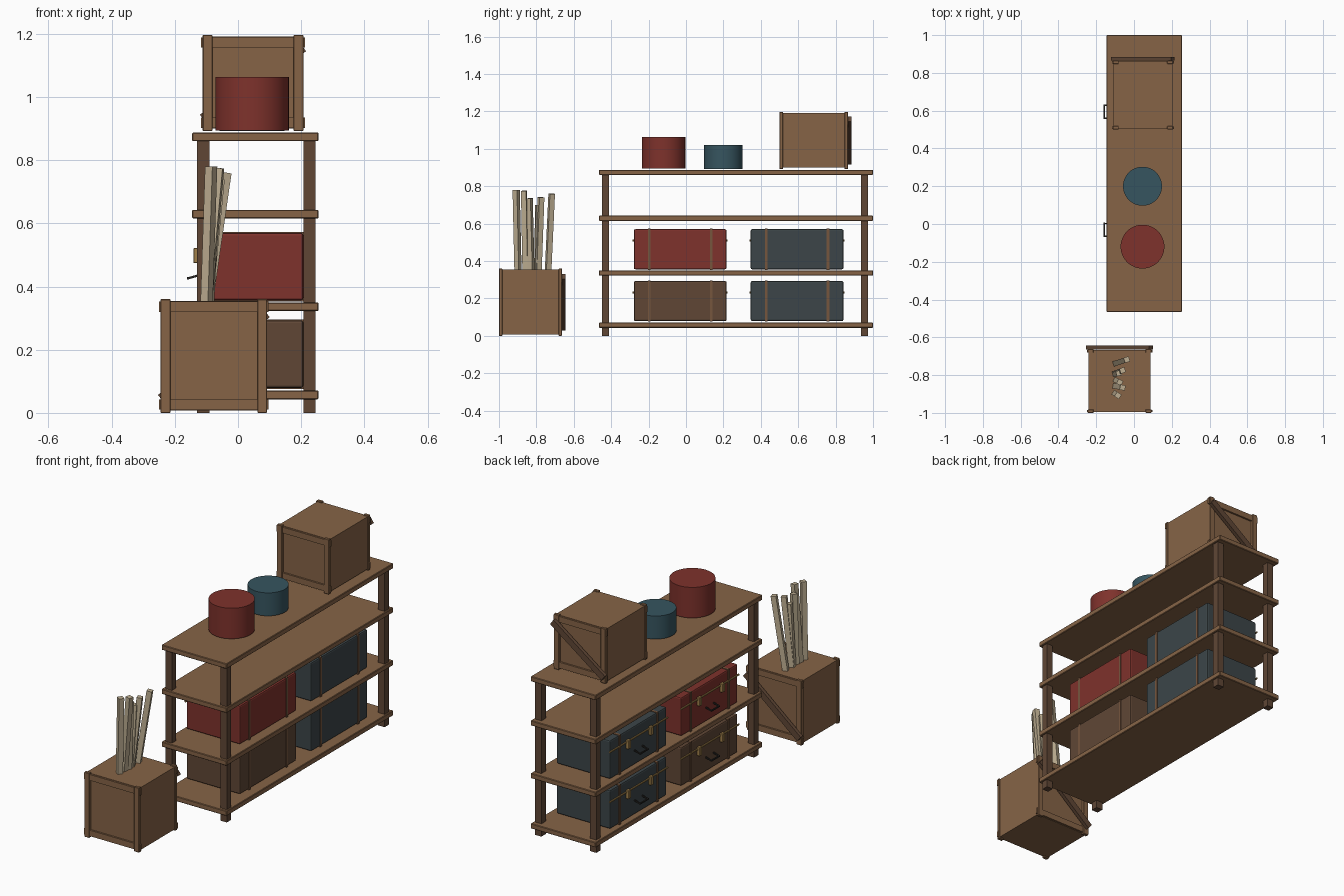
import bpy, math
from mathutils import Vector, Matrix

cube = bpy.data.objects.get("Cube")
if cube:
    bpy.data.objects.remove(cube, do_unlink=True)


def material(name, rgb):
    m = bpy.data.materials.new(name)
    m.use_nodes = True
    m.diffuse_color = (*rgb, 1)
    m.node_tree.nodes["Principled BSDF"].inputs["Base Color"].default_value = (*rgb, 1)
    return m


WOOD = material("light wood", (0.24, 0.127, 0.062))
DARK = material("dark wood", (0.115, 0.062, 0.036))
RED = material("red", (0.21, 0.032, 0.025))
SLATE = material("slate", (0.045, 0.06, 0.066))
TEAL = material("teal", (0.037, 0.09, 0.115))
CREAM = material("pale wood", (0.52, 0.43, 0.29))
LEATHER = material("strap leather", (0.18, 0.092, 0.048))
BRASS = material("brass", (0.36, 0.22, 0.07))
BLACK = material("handle black", (0.02, 0.018, 0.016))


def box(name, lo, hi, mat, bevel=0.0, segments=1):
    """Box between two corners."""
    lo, hi = Vector(lo), Vector(hi)
    bpy.ops.mesh.primitive_cube_add(size=1)
    o = bpy.context.object
    o.name = name
    o.data.transform(Matrix.Diagonal((hi - lo).to_4d()))
    o.location = (lo + hi) / 2
    o.data.materials.append(mat)
    if bevel:
        mod = o.modifiers.new("Bevel", 'BEVEL')
        mod.width, mod.segments = bevel, segments
    return o


def beam(name, start, end, width, mat):
    """Square bar from one point to another."""
    start, end = Vector(start), Vector(end)
    h = width / 2
    length = (end - start).length
    o = box(name, (-h, -h, -length / 2), (h, h, length / 2), mat)
    o.location = (start + end) / 2
    o.rotation_euler = (end - start).to_track_quat('Z', 'Y').to_euler()
    return o


def cylinder(name, centre, radius, height, mat, rotation=(0, 0, 0), vertices=48):
    bpy.ops.mesh.primitive_cylinder_add(vertices=vertices, radius=radius, depth=height,
                                        location=centre, rotation=rotation)
    o = bpy.context.object
    o.name = name
    o.data.materials.append(mat)
    bpy.ops.object.shade_smooth_by_angle()
    return o


# Shelf: four boards on four legs
for i, z in enumerate((0.043, 0.322, 0.615, 0.86)):
    box(f"shelf_board_{i + 1}", (-0.145, -0.465, z), (0.255, 1.0, z + 0.028), WOOD, 0.003)
for side, x in (("right", -0.13), ("left", 0.207)):
    for end, y in (("front", -0.45), ("back", 0.935)):
        box(f"shelf_leg_{end}_{side}", (x, y, 0), (x + 0.039, y + 0.038, 0.87), DARK)


# Suitcases, with fittings on the -x side
def suitcase(name, y, z, mat):
    half, front, back, height = 0.248, -0.123, 0.207, 0.214
    box(name + "_body", (front, y - half, z), (back, y + half, z + height), mat, 0.008, 2)
    cylinder(name + "_seam_rod", (front - 0.002, y, z + 0.153), 0.005, 2 * half + 0.012,
             BRASS, (math.pi / 2, 0, 0), 8)
    for s in (-1, 1):
        sy = y + s * 0.165
        box(name + "_strap", (front - 0.004, sy - 0.007, z - 0.003),
            (back + 0.003, sy + 0.007, z + height + 0.003), LEATHER)
        ly = y + s * 0.1
        box(name + "_latch", (front - 0.018, ly - 0.011, z + 0.118),
            (front, ly + 0.011, z + 0.166), BRASS, 0.002)
    # Bracket handle tilted slightly down
    root, tip = (front, z + 0.08), (-0.158, z + 0.07)
    for s in (-1, 1):
        hy = y + s * 0.034
        beam(name + "_handle_arm", (root[0], hy, root[1]), (tip[0], hy, tip[1]), 0.007, BLACK)
    beam(name + "_handle_grip", (tip[0], y - 0.038, tip[1]), (tip[0], y + 0.038, tip[1]),
         0.007, BLACK)


suitcase("red_suitcase", -0.031, 0.356, RED)
suitcase("brown_suitcase", -0.031, 0.079, DARK)
suitcase("upper_slate_suitcase", 0.594, 0.356, SLATE)
suitcase("lower_slate_suitcase", 0.594, 0.079, SLATE)


# Crates: closed box, framed front and back, diagonal brace behind
def crate(name, lo, hi, brace_length, brace_angle):
    (x0, y0, z0), (x1, y1, z1) = lo, hi
    box(name + "_body", (x0 + 0.004, y0 + 0.014, z0 + 0.008),
        (x1 - 0.004, y1 - 0.014, z1 - 0.006), WOOD)
    for end, ya, yb, ra, rb in (("front", y0, y0 + 0.018, y0 + 0.004, y0 + 0.016),
                                ("back", y1 - 0.018, y1, y1 - 0.016, y1 - 0.004)):
        for x in (x0, x1 - 0.031):
            box(f"{name}_{end}_post", (x, ya, z0), (x + 0.031, yb, z1), WOOD, 0.002)
        for z in (z0 + 0.01, z1 - 0.041):
            box(f"{name}_{end}_rail", (x0 - 0.005, ra, z), (x1 + 0.005, rb, z + 0.033), WOOD)
    h = brace_length / 2
    brace = box(name + "_brace", (-h, -0.01, -0.0175), (h, 0.01, 0.0175), DARK)
    brace.location = ((x0 + x1) / 2, y1 + 0.009, (z0 + z1) / 2)
    brace.rotation_euler = (0, -math.radians(brace_angle), 0)


crate("top_crate", (-0.112, 0.5, 0.892), (0.207, 0.866, 1.197), 0.39, 36)
crate("floor_crate", (-0.245, -1.0, 0), (0.092, -0.663, 0.36), 0.43, 39.5)

# Round boxes on the top board
cylinder("red_round_box", (0.045, -0.12, 0.979), 0.116, 0.17, RED)
cylinder("teal_round_box", (0.045, 0.2, 0.957), 0.103, 0.128, TEAL)

# Wooden stakes leaning out of the floor crate: base x, base y, top x, top y, top z
stakes = ((-0.10, -0.898, -0.085, -0.908, 0.78), (-0.10, -0.858, -0.06, -0.866, 0.775),
          (-0.095, -0.828, -0.075, -0.838, 0.735), (-0.10, -0.795, -0.08, -0.79, 0.70),
          (-0.10, -0.79, -0.06, -0.775, 0.74), (-0.10, -0.738, -0.038, -0.718, 0.76))
for i, (bx, by, tx, ty, tz) in enumerate(stakes):
    beam(f"stake_{i + 1}", (bx, by, 0.33), (tx, ty, tz), 0.028, CREAM)
